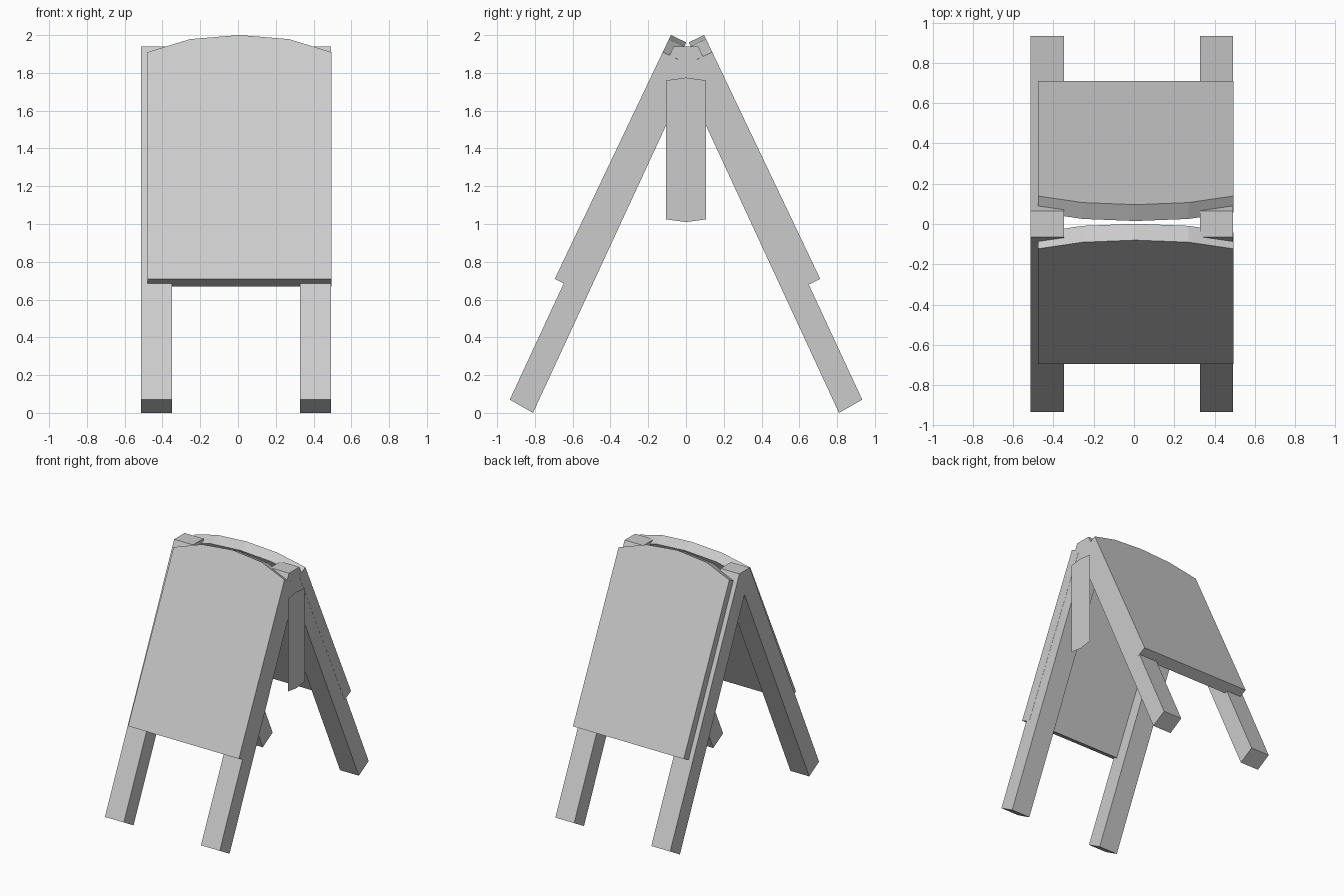
import bpy, bmesh
from mathutils import Vector

if "Cube" in bpy.data.objects:
    bpy.data.objects.remove(bpy.data.objects["Cube"])


def prism(name, outline, depth):
    """Solid made by sweeping a closed outline along a depth vector (zero depth = sheet)."""
    bm = bmesh.new()
    face = bm.faces.new([bm.verts.new(p) for p in outline])
    if depth.length > 0:
        ext = bmesh.ops.extrude_face_region(bm, geom=[face], use_keep_orig=True)
        moved = [g for g in ext["geom"] if isinstance(g, bmesh.types.BMVert)]
        bmesh.ops.translate(bm, verts=moved, vec=depth)
        bmesh.ops.recalc_face_normals(bm, faces=bm.faces)
    mesh = bpy.data.meshes.new(name)
    bm.to_mesh(mesh)
    bm.free()
    obj = bpy.data.objects.new(name, mesh)
    bpy.context.collection.objects.link(obj)
    return obj


# Leg frames: inverted V with a flat top and square-cut feet
leg_profile = [(0.933, 0.07), (0.81, 0), (0, 1.75), (-0.81, 0),
               (-0.933, 0.07), (-0.065, 1.94), (0.065, 1.94)]
for name, x in (("left_leg_frame", -0.514), ("right_leg_frame", 0.328)):
    prism(name, [(x, y, z) for y, z in leg_profile], Vector((0.165, 0, 0)))

# Sloping boards with a crowned top edge: (x, distance up the slope)
board_outline = [(-0.478, 0), (0.494, 0), (0.494, 1.33), (0.27, 1.406),
                 (0.008, 1.43), (-0.254, 1.406), (-0.478, 1.33)]
for name, side, foot_y in (("front_board", -1, 0.695), ("back_board", 1, 0.711)):
    up = Vector((0, -0.43 * side, 0.903))
    start = Vector((0, foot_y * side, 0.709))
    inward = Vector((0, -0.903 * side, -0.43)) * 0.09
    prism(name, [start + up * s + Vector((x, 0, 0)) for x, s in board_outline], inward)

# Thin hanging strap beside the right frame
strap = [(-0.107, 1.025), (0, 1.01), (0.107, 1.025),
         (0.107, 1.76), (0, 1.775), (-0.107, 1.76)]
prism("side_strap", [(0.514, y, z) for y, z in strap], Vector())
